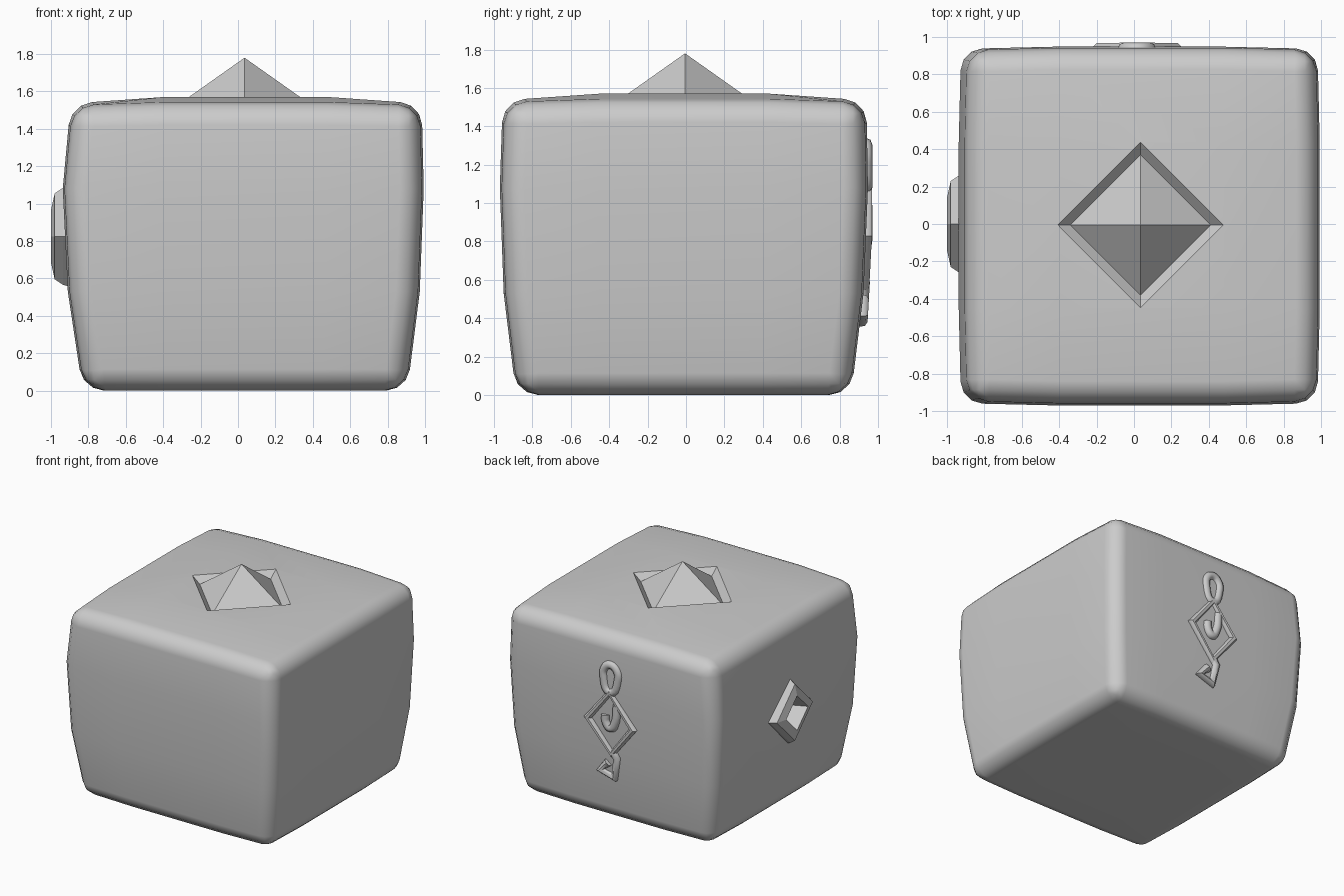
import bpy, bmesh, math
from mathutils import Vector

old = bpy.data.objects.get("Cube")
if old:
    bpy.data.objects.remove(old, do_unlink=True)

GREY = 0.6
stone = bpy.data.materials.new("plain grey")
stone.use_nodes = True
stone.diffuse_color = (GREY, GREY, GREY, 1)
stone.node_tree.nodes["Principled BSDF"].inputs["Base Color"].default_value = (GREY, GREY, GREY, 1)


def add_object(name, bm):
    bmesh.ops.recalc_face_normals(bm, faces=bm.faces)
    mesh = bpy.data.meshes.new(name)
    bm.to_mesh(mesh)
    bm.free()
    mesh.materials.append(stone)
    obj = bpy.data.objects.new(name, mesh)
    bpy.context.collection.objects.link(obj)
    return obj


def activate(obj):
    bpy.ops.object.select_all(action='DESELECT')
    obj.select_set(True)
    bpy.context.view_layer.objects.active = obj


def diamond_loft(name, rings, place):
    """Joins four-cornered rings of (radius, depth); both ends are capped."""
    bm = bmesh.new()
    loops = [[bm.verts.new(place(r * math.cos(k * math.pi / 2), r * math.sin(k * math.pi / 2), d))
              for k in range(4)] for r, d in rings]
    for a, b in zip(loops, loops[1:]):
        for k in range(4):
            n = (k + 1) % 4
            bm.faces.new((a[k], a[n], b[n], b[k]))
    bm.faces.new(loops[0])
    bm.faces.new(loops[-1])
    return add_object(name, bm)


def on_top(u, v, d):
    return Vector((0.035 + u, v - 0.005, d))


def on_side(u, v, d):
    return Vector((d, u, 0.825 + v))


# Body: a cube of three cells per side, swollen and tapered level by level
# each level: height, x limits, y limits
levels = [(0.0, -0.83, 0.905, -0.885, 0.86),
          (0.53, -0.91, 0.972, -0.95, 0.925),
          (1.08, -0.937, 0.993, -0.97, 0.948),
          (1.525, -0.895, 0.982, -0.955, 0.94)]
bm = bmesh.new()
bmesh.ops.create_cube(bm, size=2)
bmesh.ops.subdivide_edges(bm, edges=bm.edges[:], cuts=2, use_grid_fill=True)


def spread(t, low, high):
    if abs(t) < 0.9:
        t *= 1.4
    return low + (high - low) * (t + 1) / 2


for v in bm.verts:
    u, w, h = v.co
    z, x0, x1, y0, y1 = levels[round((h + 1) * 1.5)]
    edge_x, edge_y = abs(u) > 0.9, abs(w) > 0.9
    x, y = spread(u, x0, x1), spread(w, y0, y1)
    if edge_x and edge_y:
        x -= math.copysign(0.012, u)
        y -= math.copysign(0.012, w)
    if h > 0.9:
        z += 0.045 if not (edge_x or edge_y) else 0.01 if not (edge_x and edge_y) else 0
    v.co = (x, y, z)
body = add_object("body", bm)
bevel = body.modifiers.new("rounded edges", 'BEVEL')
bevel.width = 0.115
bevel.segments = 3
bevel.limit_method = 'ANGLE'
bevel.angle_limit = math.radians(45)

# Sockets cut for the top pyramid and for the side frame
cutters = [diamond_loft("top_socket_cutter", [(0.375, 1.515), (0.515, 1.63)], on_top),
           diamond_loft("side_socket_cutter", [(0.17, -0.84), (0.17, -1.1)], on_side)]
for cutter in cutters:
    cutter.hide_render = True
    cut = body.modifiers.new("socket", 'BOOLEAN')
    cut.operation = 'DIFFERENCE'
    cut.solver = 'EXACT'
    cut.object = cutter
activate(body)
for mod in list(body.modifiers):
    bpy.ops.object.modifier_apply(modifier=mod.name)
for cutter in cutters:
    bpy.data.objects.remove(cutter, do_unlink=True)
activate(body)
bpy.ops.object.shade_smooth_by_angle(angle=math.radians(33))
soft = body.modifiers.new("even shading", 'WEIGHTED_NORMAL')
soft.keep_sharp = True

# Pyramid standing in the top socket
bm = bmesh.new()
tip = bm.verts.new(on_top(0, 0, 1.78))
base = [bm.verts.new(on_top(0.375 * math.cos(k * math.pi / 2), 0.375 * math.sin(k * math.pi / 2), 1.515))
        for k in range(4)]
bm.faces.new(base)
for k in range(4):
    bm.faces.new((base[k], base[(k + 1) % 4], tip))
add_object("top_pyramid", bm)

# Diamond frame with a sunken middle on the side
diamond_loft("side_frame",
             [(0.27, -0.89), (0.26, -0.935), (0.23, -0.98), (0.14, -1.0), (0.08, -0.86)], on_side)


# Raised emblem of round rods on the back
def back_surface(z):
    return 0.91 + 0.026 * min(1, max(0, (z - 0.36) / 0.45))


def rod(name, points, closed=False, kind='POLY'):
    curve = bpy.data.curves.new(name, 'CURVE')
    curve.dimensions = '3D'
    curve.bevel_depth = 0.035
    curve.bevel_resolution = 2
    curve.resolution_u = 5
    curve.use_fill_caps = True
    spline = curve.splines.new(kind)
    coords = [(x, back_surface(z), z) for x, z in points]
    if kind == 'BEZIER':
        spline.bezier_points.add(len(coords) - 1)
        for p, co in zip(spline.bezier_points, coords):
            p.co = co
            p.handle_left_type = p.handle_right_type = 'AUTO'
    else:
        spline.points.add(len(coords) - 1)
        for p, co in zip(spline.points, coords):
            p.co = (*co, 1)
    spline.use_cyclic_u = closed
    curve.materials.append(stone)
    obj = bpy.data.objects.new(name, curve)
    bpy.context.collection.objects.link(obj)
    activate(obj)
    bpy.ops.object.convert(target='MESH')
    bpy.ops.object.shade_smooth_by_angle(angle=math.radians(50))


rod("emblem_loop", [(0.02, 1.08), (0.08, 1.2), (0.07, 1.27), (0.015, 1.305),
                    (-0.04, 1.27), (-0.05, 1.2)], True, 'BEZIER')
rod("emblem_diamond", [(0.02, 1.08), (0.22, 0.83), (0.01, 0.58), (-0.185, 0.83)], True)
rod("emblem_hook", [(-0.04, 0.99), (-0.02, 0.84), (0.02, 0.79), (0.06, 0.83), (0.065, 0.89)],
    False, 'BEZIER')
rod("emblem_tail", [(0.0, 0.59), (-0.03, 0.55), (0.0, 0.385), (0.125, 0.42), (0.05, 0.5)])
